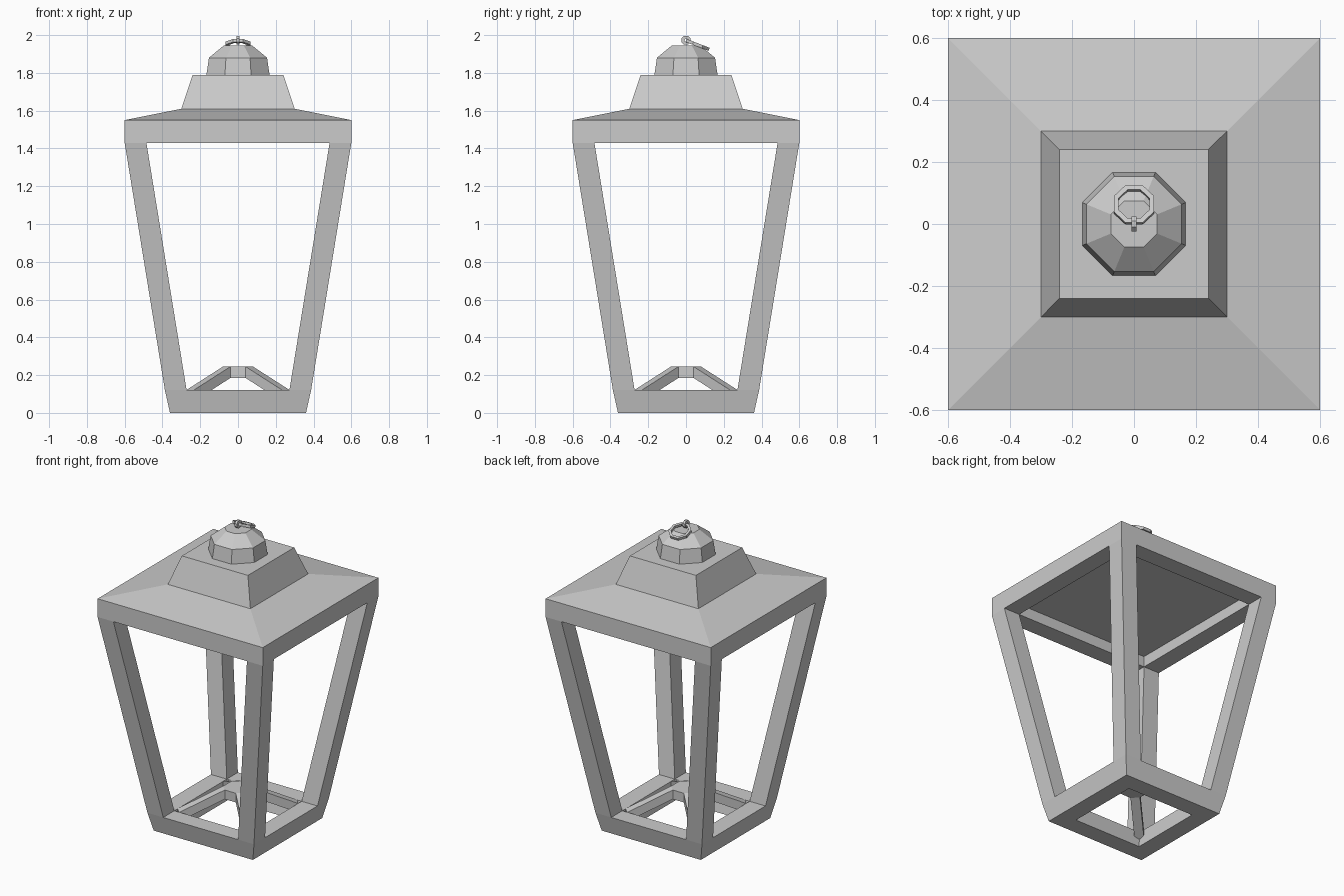
import bpy, bmesh
from math import pi, cos, sin, radians
from mathutils import Matrix

cube = bpy.data.objects.get("Cube")
if cube:
    bpy.data.objects.remove(cube, do_unlink=True)

grey = bpy.data.materials.new("grey metal")
grey.use_nodes = True
colour = (0.6, 0.6, 0.6, 1)
grey.diffuse_color = colour
grey.node_tree.nodes["Principled BSDF"].inputs["Base Color"].default_value = colour


def finish(name, bm):
    bmesh.ops.recalc_face_normals(bm, faces=bm.faces)
    mesh = bpy.data.meshes.new(name)
    bm.to_mesh(mesh)
    bm.free()
    mesh.materials.append(grey)
    obj = bpy.data.objects.new(name, mesh)
    bpy.context.collection.objects.link(obj)
    return obj


def loft(name, loops, closed=False):
    """Skin equal-length loops; cap the ends, or join last loop to first."""
    bm = bmesh.new()
    rings = [[bm.verts.new(p) for p in loop] for loop in loops]
    n = len(rings[0])
    pairs = list(zip(rings, rings[1:]))
    if closed:
        pairs.append((rings[-1], rings[0]))
    else:
        bm.faces.new(rings[0])
        bm.faces.new(rings[-1])
    for a, b in pairs:
        for i in range(n):
            j = (i + 1) % n
            bm.faces.new((a[i], a[j], b[j], b[i]))
    return finish(name, bm)


def polygon(sides, apothem, z):
    r = apothem / cos(pi / sides)
    return [(r * cos(a), r * sin(a), z)
            for a in (2 * pi * (i + 0.5) / sides for i in range(sides))]


def tiers(name, sides, profile, closed=False):
    return loft(name, [polygon(sides, r, z) for r, z in profile], closed)


def torus(name, major, minor, segments, sides, matrix):
    loops = []
    for i in range(segments):
        a = 2 * pi * (i + 0.5) / segments
        loop = []
        for k in range(sides):
            b = 2 * pi * (k + 0.5) / sides
            r = major + minor * cos(b)
            loop.append(matrix @ Matrix.Translation((r * cos(a), r * sin(a), minor * sin(b))).translation)
        loops.append(loop)
    return loft(name, loops, closed=True)


# Square frames at the bottom and top
tiers("base_frame", 4, [(0.36, 0), (0.387, 0.12), (0.272, 0.12), (0.245, 0)], True)
tiers("top_frame", 4, [(0.6, 1.43), (0.6, 1.55), (0.485, 1.55), (0.485, 1.43)], True)

# Leaning corner posts and the sloped braces under the lamp holder
for side, sx in (("left", 1), ("right", -1)):
    for end, sy in (("front", -1), ("back", 1)):
        def square(inner, outer, z):
            return [(sx * x, sy * y, z) for x, y in
                    ((inner, inner), (outer, inner), (outer, outer), (inner, outer))]
        loft(f"{end}_{side}_post", [square(0.272, 0.387, 0.12), square(0.485, 0.6, 1.43)])

        def brace_end(near, far, top):
            return [(sx * near, sy * far, top), (sx * far, sy * near, top),
                    (sx * far, sy * near, top - 0.06), (sx * near, sy * far, top - 0.06)]
        loft(f"{end}_{side}_brace", [brace_end(0.04, 0.08, 0.245), brace_end(0.235, 0.275, 0.12)])

# Chamfered hub joining the braces
hub = [(0.08, 0.04), (0.04, 0.08), (-0.04, 0.08), (-0.08, 0.04),
       (-0.08, -0.04), (-0.04, -0.08), (0.04, -0.08), (0.08, -0.04)]
loft("brace_hub", [[(x, y, z) for x, y in hub] for z in (0.185, 0.245)])

# Roof, raised tier and eight-sided cap
tiers("roof", 4, [(0.49, 1.5), (0.49, 1.55), (0.6, 1.55), (0.3, 1.61)])
tiers("roof_tier", 4, [(0.3, 1.61), (0.24, 1.79)])
tiers("cap", 8, [(0.167, 1.79), (0.154, 1.88), (0.075, 1.945)])

# Eyelet and hanging ring
torus("eyelet", 0.017, 0.012, 8, 4,
      Matrix.Translation((0, 0, 1.973)) @ Matrix.Rotation(pi / 2, 4, 'Y'))
torus("hanging_ring", 0.062, 0.012, 8, 4,
      Matrix.Translation((0, 0.062, 1.948)) @ Matrix.Rotation(radians(-21), 4, 'X'))
